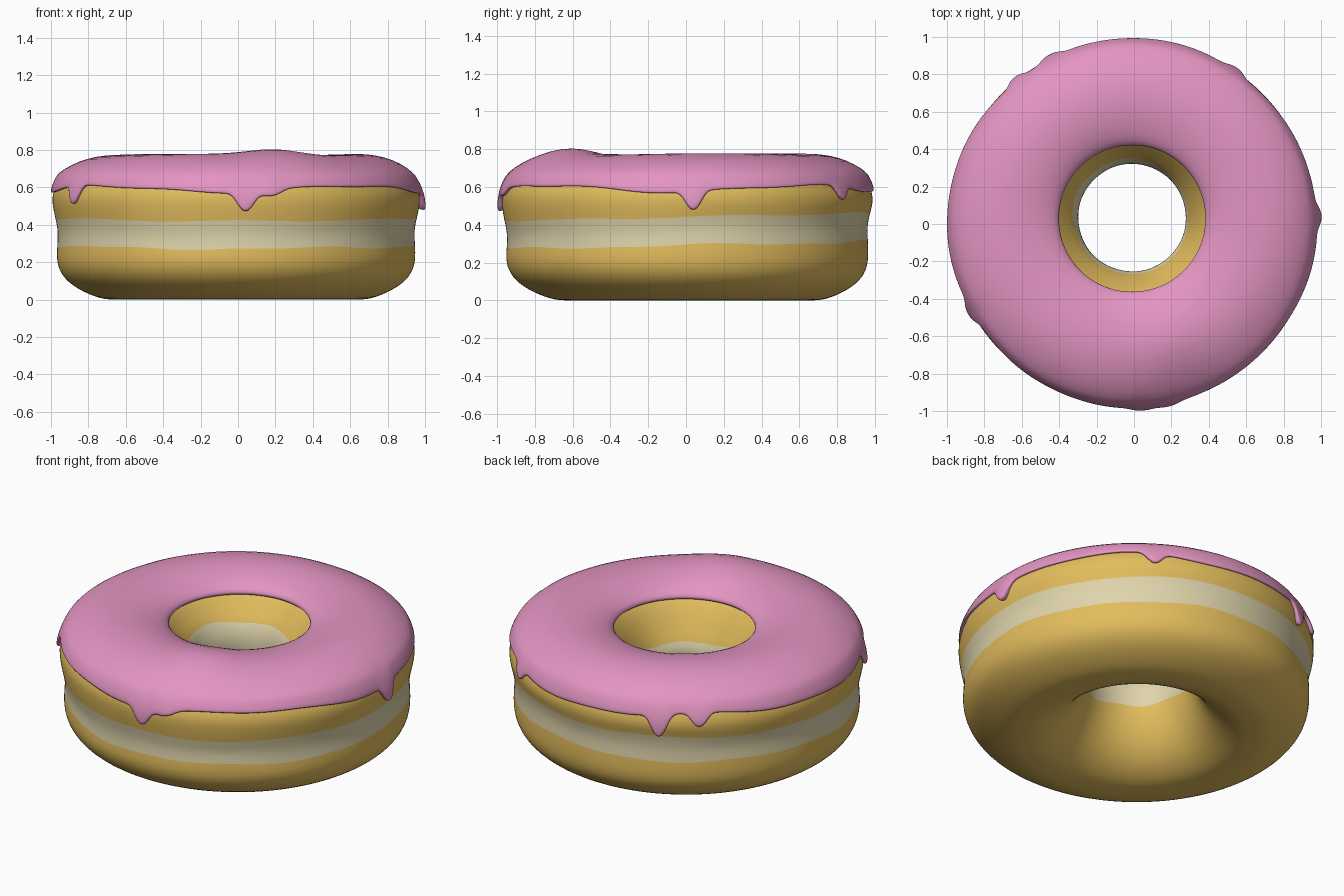
import bpy, bmesh, math
from math import sin, cos, exp, radians

if "Cube" in bpy.data.objects:
    bpy.data.objects.remove(bpy.data.objects["Cube"])


def material(name, rgb):
    m = bpy.data.materials.new(name)
    m.diffuse_color = (*rgb, 1)
    m.use_nodes = True
    m.node_tree.nodes["Principled BSDF"].inputs["Base Color"].default_value = m.diffuse_color
    return m


DOUGH = material("golden_dough", (0.77, 0.51, 0.11))
CREAM = material("pale_band", (0.74, 0.66, 0.41))
PINK = material("pink_icing", (0.77, 0.30, 0.54))


def ring(name, section, segs, levels, mats, band_rows=()):
    """Sweep a closed cross-section that varies with the angle round z."""
    bm = bmesh.new()
    cols = []
    for i in range(segs):
        a = 2 * math.pi * i / segs
        col = []
        for r, z in section(a):
            y0 = 0.005 + 0.04 * max(0, 1 - r)   # hole sits slightly to the back
            col.append(bm.verts.new((r * cos(a) - 0.01, r * sin(a) + y0, z)))
        cols.append(col)
    n = len(cols[0])
    for i in range(segs):
        p, q = cols[i], cols[(i + 1) % segs]
        for j in range(n):
            k = (j + 1) % n
            f = bm.faces.new((p[j], q[j], q[k], p[k]))
            f.smooth = True
            f.material_index = 1 if j in band_rows else 0
    bmesh.ops.recalc_face_normals(bm, faces=bm.faces[:])
    me = bpy.data.meshes.new(name)
    bm.to_mesh(me)
    bm.free()
    for m in mats:
        me.materials.append(m)
    ob = bpy.data.objects.new(name, me)
    bpy.context.collection.objects.link(ob)
    sub = ob.modifiers.new("smooth", 'SUBSURF')
    sub.levels = sub.render_levels = levels
    return ob


# Dough: fat ring with a pale band round the outside and inside the hole
def hole_r(z):
    return 0.285 + (3.2 if z > 0.45 else 0.7) * (z - 0.45) ** 2


def dough_section(a):
    w = 0.008 * sin(5 * a + 1) + 0.005 * sin(11 * a)
    lo = 0.295 + 0.022 * sin(a) + w
    hi = 0.44 + 0.026 * sin(a) + 0.006 * sin(7 * a)
    in_lo = 0.355 + 0.02 * cos(a - 2.4) + 0.012 * sin(6 * a)
    in_hi = 0.495 + 0.06 * cos(a - 2.4) + 0.01 * sin(5 * a)
    mid = (in_lo + in_hi) / 2
    inner = [(hole_r(z), z) for z in (in_hi, mid, in_lo)]
    return inner + [
        (0.315, 0.25), (0.37, 0.14), (0.45, 0.055), (0.56, 0), (0.64, 0),
        (0.72, 0), (0.85, 0.055), (0.93, 0.12), (0.962, 0.2),
        (0.957, lo), (0.952, (lo + hi) / 2), (0.968, hi),
        (0.986, 0.52), (0.98, 0.575), (0.95, 0.64), (0.88, 0.71),
        (0.78, 0.745), (0.65, 0.75), (0.52, 0.735), (0.43, 0.69),
        (0.375, 0.62)]


ring("dough", dough_section, 80, 2, [DOUGH, CREAM], (0, 1, 12, 13))

# Icing: thick cap with a wavy rim and a few drips (angle, length, width)
DRIPS = [(273, 0.10, 3.2), (281, 0.03, 4), (2, 0.10, 3), (56, 0.07, 3),
         (116, 0.13, 3), (129, 0.08, 3), (209, 0.10, 3.2)]


def icing_section(a):
    deg = math.degrees(a)
    edge = 0.592 + 0.018 * cos(4 * (a - radians(40))) + 0.006 * sin(9 * a)
    flare = 0.0
    for at, length, width in DRIPS:
        d = (deg - at + 180) % 360 - 180
        g = exp(-abs(d / width) ** 2.5)
        edge -= length * g
        flare += (0.02 if at == 2 else 0.008) * g

    def side(z):
        return 0.992 - 2.2 * max(0, z - 0.53) ** 2

    def top(r, z):   # soft bump at the front right
        x, y = r * cos(a), r * sin(a)
        return (r, z + 0.033 * exp(-((x - 0.2) ** 2 + (y + 0.62) ** 2) / 0.04)
                + 0.004 * sin(3 * a + 1))

    pts = [(0.44, 0.665), (0.395, 0.675), (0.385, 0.695), (0.415, 0.725)]
    pts += [top(*p) for p in ((0.5, 0.757), (0.6, 0.774), (0.7, 0.776),
                              (0.8, 0.757), (0.88, 0.724))]
    z0 = 0.68
    for t in (0, 0.3, 0.6, 0.88):
        z = z0 + (edge - z0) * t
        pts.append((side(z) + 0.012 + flare * t, z))
    rim = side(edge)
    pts += [(rim + 0.008 + flare, edge - 0.004), (rim - 0.008 + flare / 2, edge),
            (rim - 0.035, edge + 0.015), (0.88, 0.655), (0.65, 0.71)]
    # keep the shell inside the two-unit width
    return [(r - 0.006 if r > 0.9 else r, z) for r, z in pts]


ring("icing", icing_section, 300, 1, [PINK])
